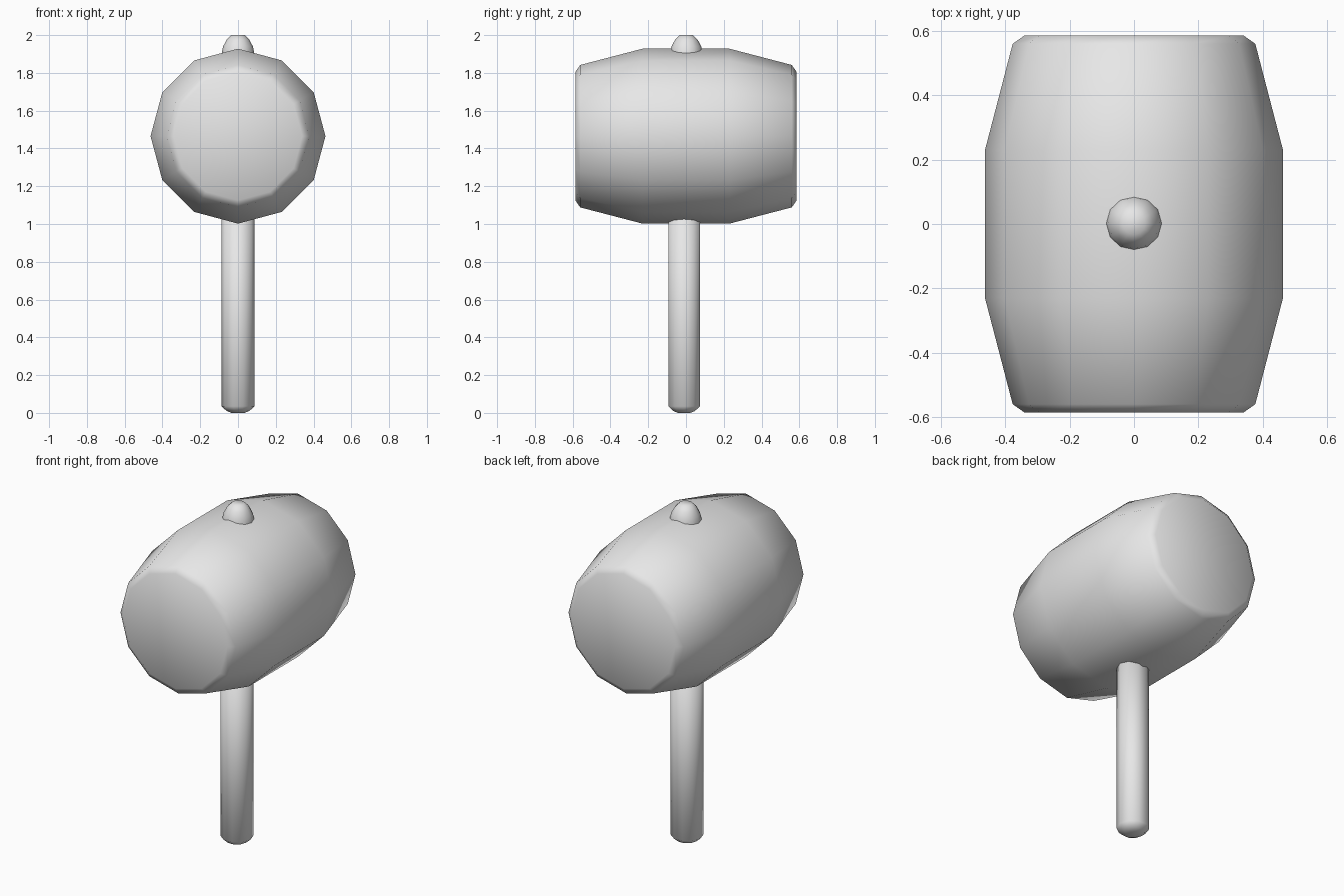
import bpy
import math
from mathutils import Matrix

cube = bpy.data.objects.get("Cube")
if cube:
    bpy.data.objects.remove(cube, do_unlink=True)

grey = bpy.data.materials.new("plain grey")
colour = (0.8, 0.8, 0.8, 1)
grey.diffuse_color = colour
grey.use_nodes = True
grey.node_tree.nodes["Principled BSDF"].inputs["Base Color"].default_value = colour


def lathe(name, profile, sides, transform):
    """Spin (radius, height) rings about z, cap both ends and shade smooth."""
    verts = [(r * math.cos(math.tau * i / sides), r * math.sin(math.tau * i / sides), h)
             for r, h in profile for i in range(sides)]
    faces = []
    for k in range(len(profile) - 1):
        for i in range(sides):
            a, b = k * sides + i, k * sides + (i + 1) % sides
            faces.append((a, b, b + sides, a + sides))
    faces.append(tuple(reversed(range(sides))))
    faces.append(tuple(range(len(verts) - sides, len(verts))))
    mesh = bpy.data.meshes.new(name)
    mesh.from_pydata(verts, [], faces)
    mesh.transform(transform)
    mesh.materials.append(grey)
    for p in mesh.polygons:
        p.use_smooth = True
    obj = bpy.data.objects.new(name, mesh)
    bpy.context.collection.objects.link(obj)
    return obj


# Barrel-shaped head lying along y
half = [(0.463, 0.23), (0.377, 0.56), (0.34, 0.586)]
barrel = [(r, -h) for r, h in reversed(half)] + half
lathe("mallet_head", barrel, 12,
      Matrix.Translation((0, 0, 1.465)) @ Matrix.Rotation(math.pi / 2, 4, "X"))

# Handle with a chamfered foot, running up into the head
lathe("handle", [(0.035, 0), (0.06, 0.01), (0.088, 0.035), (0.088, 1.2)], 10,
      Matrix.Translation((0, -0.01, 0)))

# Rounded peg end on top of the head
lathe("top_peg", [(0.087, 1.8), (0.087, 1.9), (0.079, 1.94), (0.06, 1.975), (0.035, 2.0)], 12,
      Matrix.Translation((0, 0.002, 0)))
